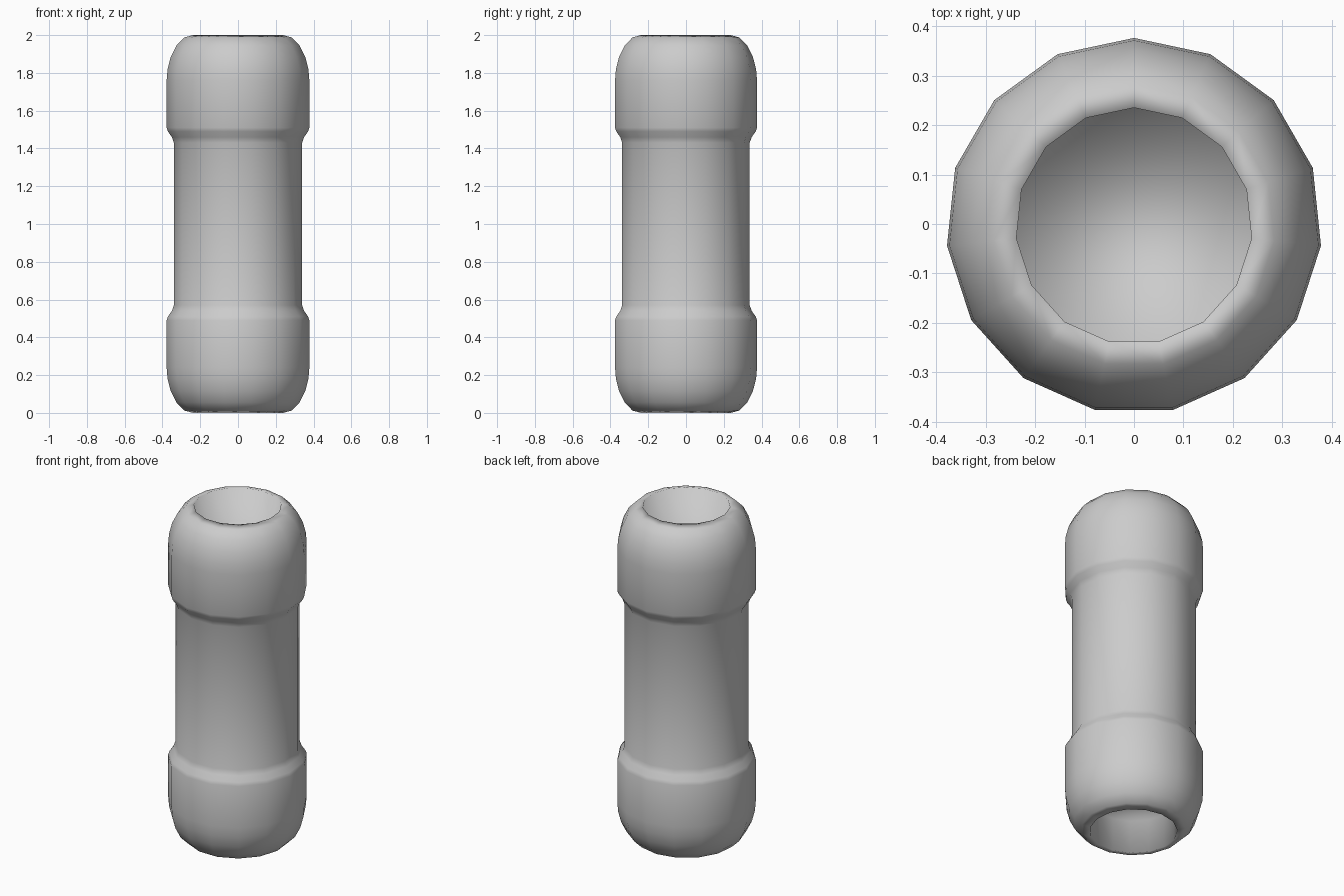
import bpy, bmesh, math

if "Cube" in bpy.data.objects:
    bpy.data.objects.remove(bpy.data.objects["Cube"])

SIDES = 15
OFFSET_Y = -0.004  # centres the odd-sided outline on y = 0

# Upper half profile (radius, z): recess floor, rim, rounded shoulder, step to shaft
upper = [(0.239, 1.80), (0.239, 2.0), (0.285, 1.988), (0.328, 1.945),
         (0.358, 1.885), (0.375, 1.82), (0.38, 1.76), (0.38, 1.51),
         (0.373, 1.49), (0.352, 1.46), (0.341, 1.43)]
# Lower half mirrors the upper half
profile = upper + [(r, 2.0 - z) for r, z in reversed(upper)]

bm = bmesh.new()
rings = []
for r, z in profile:
    ring = []
    for i in range(SIDES):
        a = math.pi / 2 + 2 * math.pi * i / SIDES
        ring.append(bm.verts.new((r * math.cos(a), r * math.sin(a) + OFFSET_Y, z)))
    rings.append(ring)

# Walls between neighbouring rings
for a, b in zip(rings, rings[1:]):
    for i in range(SIDES):
        j = (i + 1) % SIDES
        bm.faces.new((a[i], b[i], b[j], a[j]))

# Floors of the two end recesses
bm.faces.new(rings[0])
bm.faces.new(list(reversed(rings[-1])))
bmesh.ops.recalc_face_normals(bm, faces=bm.faces[:])
for f in bm.faces:
    f.smooth = True

mesh = bpy.data.meshes.new("collared_tube")
bm.to_mesh(mesh)
bm.free()
tube = bpy.data.objects.new("collared_tube", mesh)
bpy.context.collection.objects.link(tube)
